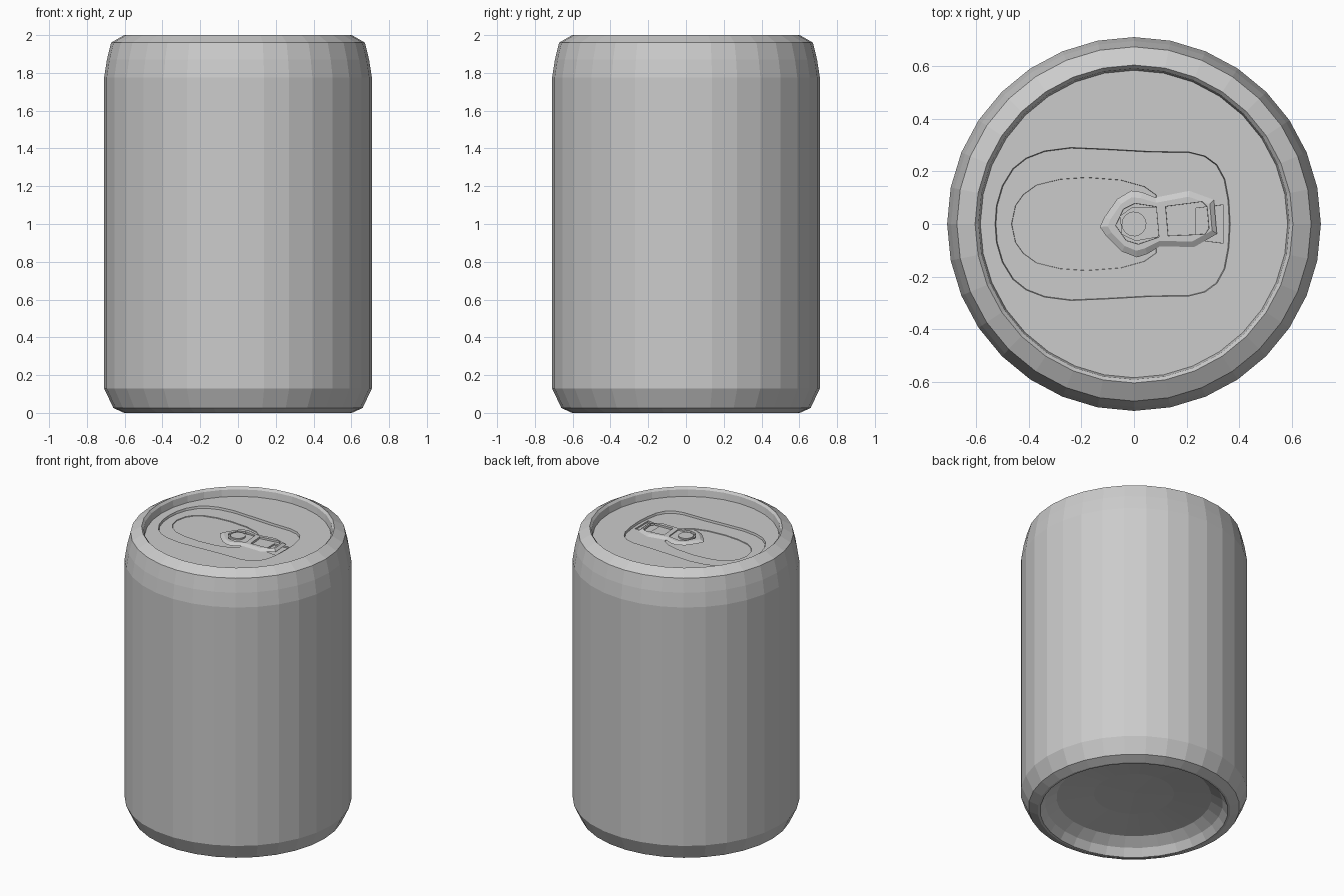
import bpy, bmesh, math
from mathutils import Matrix

if "Cube" in bpy.data.objects:
    bpy.data.objects.remove(bpy.data.objects["Cube"])

SIDES = 32
LID_Z, PANEL_Z, TAB_Z = 1.94, 1.925, 1.94


def finish(bm, name):
    me = bpy.data.meshes.new(name)
    bm.to_mesh(me)
    bm.free()
    ob = bpy.data.objects.new(name, me)
    bpy.context.collection.objects.link(ob)
    return ob


def circle(r, n=SIDES):
    return [(r * math.cos(2 * math.pi * i / n), r * math.sin(2 * math.pi * i / n)) for i in range(n)]


def mirror_y(half):
    """Closed outline from its upper half, left to right."""
    return half + [(x, -y) for x, y in reversed(half) if abs(y) > 1e-6]


def scaled(pts, f):
    cx = (min(p[0] for p in pts) + max(p[0] for p in pts)) / 2
    return [(cx + (x - cx) * f, y * f) for x, y in pts]


def loop(bm, pts, z):
    return [bm.verts.new((x, y, z)) for x, y in pts]


def bridge(bm, a, b):
    n = len(a)
    for i in range(n):
        j = (i + 1) % n
        bm.faces.new((a[i], a[j], b[j], b[i]))


def fill(bm, *loops):
    """Flat face inside the first loop, with the other loops as holes."""
    edges = []
    for vs in loops:
        for i in range(len(vs)):
            pair = (vs[i - 1], vs[i])
            edges.append(bm.edges.get(pair) or bm.edges.new(pair))
    bmesh.ops.triangle_fill(bm, edges=edges, use_beauty=True, normal=(0, 0, 1))


def face_up(bm):
    bmesh.ops.recalc_face_normals(bm, faces=bm.faces[:])
    if sum(f.normal.z * f.calc_area() for f in bm.faces) < 0:
        bmesh.ops.reverse_faces(bm, faces=bm.faces[:])


# Can body: lathed wall, rims and hollow underside
profile = [(0.583, LID_Z), (0.59, 1.985), (0.603, 2.0), (0.672, 1.96), (0.694, 1.87),
           (0.709, 1.775), (0.709, 0.13), (0.66, 0.026), (0.603, 0), (0.588, 0),
           (0.555, 0.05), (0.485, 0.095), (0.25, 0.12)]
bm = bmesh.new()
rings = [loop(bm, circle(r), z) for r, z in profile]
for a, b in zip(rings, rings[1:]):
    bridge(bm, b, a)
tip = bm.verts.new((0, 0, 0.125))
for i in range(SIDES):
    bm.faces.new((rings[-1][i - 1], tip, rings[-1][i]))
bmesh.ops.recalc_face_normals(bm, faces=bm.faces[:])
wall = max(bm.faces, key=lambda f: f.calc_area())
if wall.normal.dot(wall.calc_center_median() - tip.co) < 0:
    bmesh.ops.reverse_faces(bm, faces=bm.faces[:])
finish(bm, "can_body")

# Lid: disc with a sunken panel, a pour opening score and a finger dip
panel = mirror_y([(-0.527, 0), (-0.522, 0.07), (-0.5, 0.145), (-0.46, 0.21), (-0.41, 0.25),
                  (-0.34, 0.277), (-0.24, 0.29), (-0.1, 0.284), (0.06, 0.275), (0.21, 0.273),
                  (0.27, 0.258), (0.315, 0.225), (0.345, 0.17), (0.36, 0.09), (0.365, 0)])
opening = mirror_y([(-0.465, 0), (-0.45, 0.07), (-0.42, 0.112), (-0.37, 0.148), (-0.28, 0.17),
                    (-0.18, 0.177), (-0.05, 0.167), (0.04, 0.142), (0.085, 0.11)])
dip = mirror_y([(0.235, 0.06), (0.34, 0.073)])
bm = bmesh.new()
rim, cut = loop(bm, circle(0.583), LID_Z), loop(bm, panel, LID_Z)
floor = loop(bm, scaled(panel, 0.992), PANEL_Z)
fill(bm, rim, cut)
bridge(bm, cut, floor)
holes = []
for pts, depth in ((opening, 0.005), (dip, 0.01)):
    top, low = loop(bm, pts, PANEL_Z), loop(bm, scaled(pts, 0.995), PANEL_Z - depth)
    bridge(bm, top, low)
    fill(bm, low)
    holes.append(top)
fill(bm, floor, *holes)
face_up(bm)
finish(bm, "lid")

# Pull tab: sloped frame with two windows, turned slightly
turn = Matrix.Rotation(math.radians(5), 4, 'Z')
tab = mirror_y([(-0.13, 0), (-0.11, 0.035), (-0.055, 0.1), (0, 0.127), (0.04, 0.118),
                (0.09, 0.093), (0.22, 0.107), (0.31, 0.065)])
tab_top = mirror_y([(-0.1, 0), (-0.088, 0.025), (-0.042, 0.08), (0, 0.102), (0.035, 0.095),
                    (0.09, 0.073), (0.215, 0.085), (0.293, 0.05)])
windows = [mirror_y([(-0.07, 0), (-0.035, 0.06), (0.01, 0.078), (0.09, 0.058)]),
           mirror_y([(0.125, 0.056), (0.265, 0.062), (0.282, 0.042)])]
bm = bmesh.new()
base, top = loop(bm, tab, PANEL_Z + 0.002), loop(bm, tab_top, TAB_Z)
bridge(bm, base, top)
holes = []
for pts in windows:
    hi, lo = loop(bm, pts, TAB_Z), loop(bm, scaled(pts, 0.99), PANEL_Z + 0.002)
    bridge(bm, hi, lo)
    holes.append(hi)
fill(bm, top, *holes)
face_up(bm)
bm.transform(turn)
finish(bm, "pull_tab")


def boss(name, pts, z0, z1):
    bm = bmesh.new()
    lo, hi = loop(bm, pts, z0), loop(bm, pts, z1)
    bridge(bm, lo, hi)
    fill(bm, hi)
    face_up(bm)
    bm.transform(turn)
    finish(bm, name)


# Tongue and rivet holding the tab to the lid
boss("tab_tongue", mirror_y([(-0.05, 0.035), (0.0, 0.065), (0.09, 0.057)]), 1.918, 1.933)
boss("rivet", circle(0.047, 16), 1.918, 1.943)
